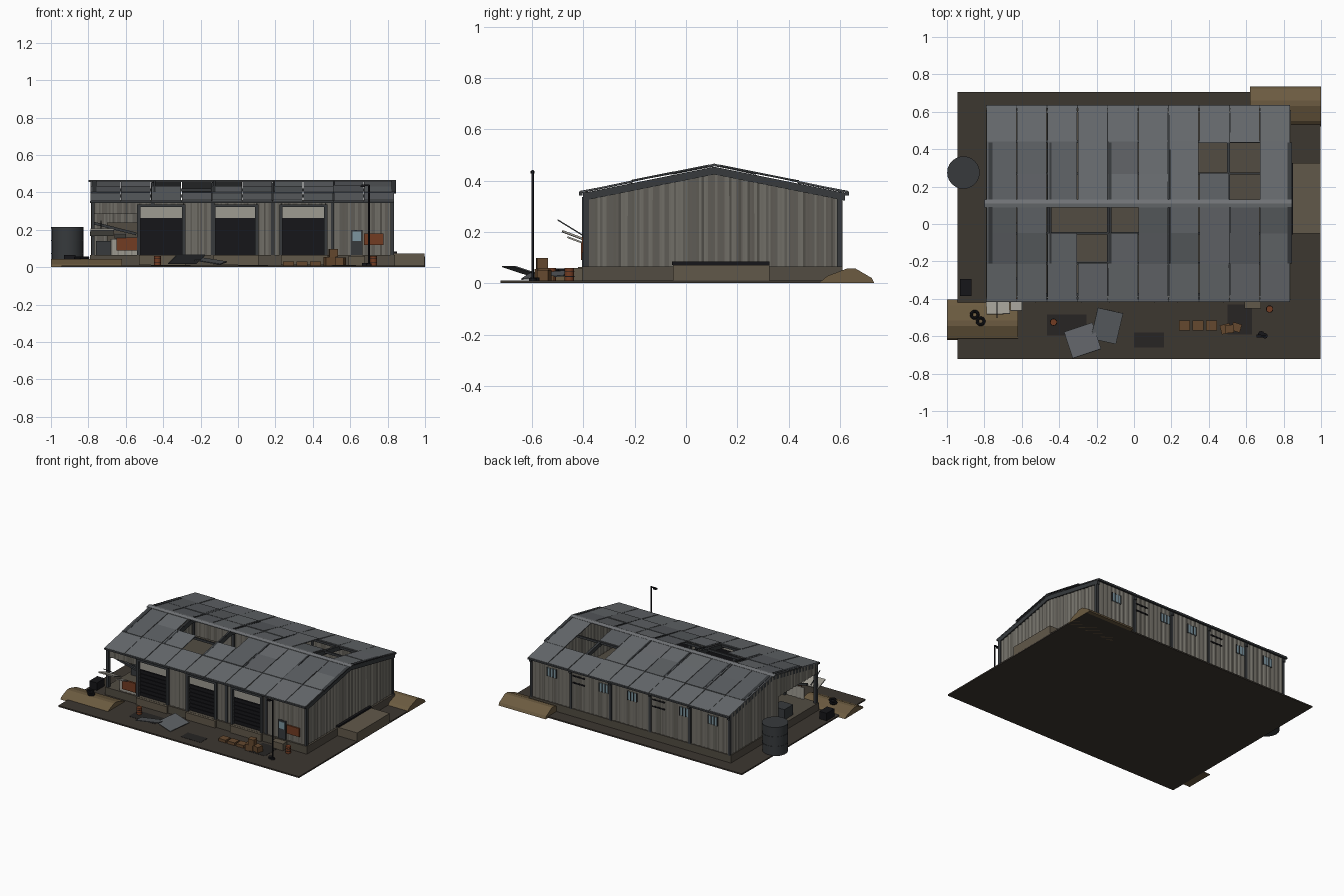
import bpy, bmesh, math, random
from mathutils import Matrix, Vector

if "Cube" in bpy.data.objects:
    bpy.data.objects.remove(bpy.data.objects["Cube"])

random.seed(4)
COL = dict(ground=(.046, .038, .030), dirt=(.15, .105, .052), wall=(.165, .157, .135), wall_grime=(.115, .108, .092),
           conc=(.085, .073, .055), dock=(.12, .098, .068), roof=(.135, .145, .155), roof_mid=(.105, .113, .122),
           roof_pale=(.165, .175, .185), dark=(.008, .008, .010), steel=(.038, .042, .046),
           rust=(.17, .045, .016), wood=(.13, .066, .028), glass=(.20, .30, .35), pale=(.34, .325, .285),
           stain=(.020, .018, .017))
MATS = {}
for k, c in COL.items():
    MATS[k] = bpy.data.materials.new(k)
    MATS[k].diffuse_color = (*c, 1)


def finish(name, bm, mat):
    bmesh.ops.recalc_face_normals(bm, faces=bm.faces)
    me = bpy.data.meshes.new(name)
    bm.to_mesh(me)
    bm.free()
    ob = bpy.data.objects.new(name, me)
    bpy.context.collection.objects.link(ob)
    me.materials.append(MATS[mat])
    return ob


def box(name, x, y, z, mat, rot=(0, 0, 0)):
    """x, y, z are (min, max) ranges; rot turns about the centre."""
    bm = bmesh.new()
    c = Vector([(a[0] + a[1]) / 2 for a in (x, y, z)])
    s = [a[1] - a[0] for a in (x, y, z)]
    bmesh.ops.create_cube(bm, size=1, matrix=Matrix.Diagonal((*s, 1)))
    ob = finish(name, bm, mat)
    ob.location, ob.rotation_euler = c, rot
    return ob


def cyl(name, x, y, z0, z1, r, mat, n=16):
    bm = bmesh.new()
    bmesh.ops.create_cone(bm, cap_ends=True, segments=n, radius1=r, radius2=r, depth=z1 - z0)
    for f in bm.faces:
        f.smooth = len(f.verts) == 4
    ob = finish(name, bm, mat)
    ob.location = (x, y, (z0 + z1) / 2)
    return ob


def extrude_x(name, pts, x0, x1, mat):
    """Closed (y, z) profile swept along x."""
    bm = bmesh.new()
    f = bm.faces.new([bm.verts.new((x0, y, z)) for y, z in pts])
    new = bmesh.ops.extrude_face_region(bm, geom=[f])['geom']
    bmesh.ops.translate(bm, vec=(x1 - x0, 0, 0), verts=[v for v in new if isinstance(v, bmesh.types.BMVert)])
    return finish(name, bm, mat)


RY = 0.11                                   # ridge line


def zr(y):
    return 0.46 - abs(y - RY) * 0.2


def sheet(name, side, a0, a1, pos, z0, top, mat='wall'):
    """Corrugated wall from a0 to a1 along x (side 'x') or y (side 'y'), with grimy streaks."""
    bm = bmesh.new()
    n = max(4, round((a1 - a0) / 0.009))
    cols = []
    for i in range(n + 1):
        a = a0 + (a1 - a0) * i / n
        d = pos + 0.005 * (0, 1, 1, 0)[i % 4] - 0.0025
        z1 = top(a) if callable(top) else top
        cols.append([bm.verts.new((a, d, z) if side == 'x' else (d, a, z)) for z in (z0, z1)])
    for p, q in zip(cols, cols[1:]):
        f = bm.faces.new((p[0], q[0], q[1], p[1]))
        f.material_index = int(mat == 'wall' and random.random() < .35)
    ob = finish(name, bm, mat)
    ob.data.materials.append(MATS['wall_grime'])
    m = ob.modifiers.new('thick', 'SOLIDIFY')
    m.thickness, m.offset = 0.006, 0
    return ob


# Ground, dirt mounds, plinth and side dock
box('ground', (-.945, .998), (-.723, .705), (0, .01), 'ground')
mound = [(0, 0), (.215, 0), (.205, .02), (.14, .058), (.11, .058), (.03, .028)]
extrude_x('mound_back', [(.52 + y, z) for y, z in mound], .62, 1.0, 'dirt')
extrude_x('mound_front', [(-.405 - y, z * .75) for y, z in mound], -1.0, -.62, 'dirt')
box('plinth', (-.79, .84), (-.405, .61), (.005, .065), 'conc')
box('side_dock', (.83, .998), (-.05, .325), (.005, .072), 'dock')
box('side_dock_lip', (.832, .85), (-.055, .325), (.072, .084), 'dark')
box('door_step', (.59, .68), (-.453, -.40), (.005, .06), 'dock')

# Corrugated walls
X0, X1, Y0, Y1 = -.78, .823, -.39, .60
sheet('right_gable', 'y', Y0, Y1, X1, .06, lambda a: zr(a) - .006)
sheet('left_gable_back', 'y', .05, Y1, X0, .06, lambda a: zr(a) - .006)
sheet('left_gable_top', 'y', Y0, .05, X0, .28, lambda a: zr(a) - .006)
sheet('back_wall', 'x', X0, X1, Y1, .06, .358)
DOORS = [(-.53, -.29), (-.13, .10), (.23, .47)]
for i, (a, b) in enumerate([(-.29, -.13), (.10, .23), (.47, X1)]):
    sheet(f'front_wall_{i}', 'x', a, b, Y0, .06, .358)
sheet('front_header_left', 'x', X0, -.53, Y0, .285, .358)
sheet('front_wall_stub', 'x', -.68, -.53, Y0, .06, .15, 'pale')

# Roller doors with frames, upper light strip, ribs and dock bumper
for i, (a, b) in enumerate(DOORS):
    sheet(f'door_header_{i}', 'x', a, b, Y0, .325, .358)
    box(f'roller_door_{i}', (a, b), (-.38, -.372), (.065, .265), 'dark')
    for k in range(7):
        box(f'door_slat_{i}_{k}', (a, b), (-.385, -.378), (.075 + k * .027, .092 + k * .027), 'dark')
    box(f'door_upper_{i}', (a, b), (-.385, -.375), (.262, .326), 'pale')
    for x in (a, b):
        box(f'door_jamb_{i}', (x - .009, x + .009), (-.405, -.37), (.06, .335), 'steel')
    box(f'door_lintel_{i}', (a, b), (-.405, -.37), (.322, .336), 'steel')
    box(f'dock_edge_{i}', (a, b + .01), (-.422, -.40), (.012, .064), 'dock')

# Posts and rafters on the structural grid
for i in range(6):
    x = -.775 + i * .32
    for y in (Y0, Y1):
        if y > 0 or not any(a < x < b for a, b in DOORS):
            box(f'post_{i}', (x - .009, x + .009), (y - .011, y + .011), (.06, .356), 'steel')
    for y0, y1 in ((-.40, RY), (RY, .62)):
        lo, hi = -.036, -.006
        extrude_x(f'rafter_{i}', [(y0, zr(y0) + lo), (y1, zr(y1) + lo), (y1, zr(y1) + hi), (y0, zr(y0) + hi)],
                  x - .009, x + .009, 'steel')
    # dark seam strips over the middle of each slope
    w = .011 if i in (0, 5) else .006
    for y0, y1 in ((-.21, .09), (.13, .435)):
        if not (i == 4 and y0 > 0):
            extrude_x(f'seam_strip_{i}', [(y0, zr(y0)), (y1, zr(y1)), (y1, zr(y1) + .007), (y0, zr(y0) + .007)],
                      x + .008 - w, x + .008 + w, 'steel')
for y in (-.21, -.05, .27, .44):
    box('purlin', (X0, X1), (y - .006, y + .006), (zr(y) - .022, zr(y) - .006), 'steel')

# Roof panels in mixed shades, with missing ones left out
ROWS = [(-.415, -.208), (-.213, -.048), (-.053, .11), (.11, .273), (.268, .44), (.435, .633)]
HOLES = {(2, 2), (3, 2), (4, 2), (3, 1), (7, 4), (8, 4), (8, 3)}
for c in range(10):
    a, b = -.79 + c * .1625 + .002, -.79 + (c + 1) * .1625 - .002
    for r, (y0, y1) in enumerate(ROWS):
        if (c, r) in HOLES:
            continue
        j = [random.uniform(-.001, .003) + (.003 if r in (1, 4) else 0) for _ in range(2)]
        shade = 'roof' if r in (0, 5) else random.choice(('roof', 'roof_mid', 'roof_mid'))
        extrude_x(f'roof_panel_{c}_{r}', [(y0, zr(y0) + j[0] - .004), (y1, zr(y1) + j[1] - .004),
                  (y1, zr(y1) + j[1] + .002), (y0, zr(y0) + j[0] + .002)], a, b, shade)
extrude_x('ridge_cap', [(.088, .456), (.11, .462), (.132, .456), (.132, .461), (.11, .467), (.088, .461)],
          -.80, .845, 'roof_pale')
for y in (-.41, .628):
    box('gutter', (-.79, .835), (y - .007, y + .007), (.343, .355), 'steel')

# Back wall windows and vents
for i, x in enumerate((.66, .24, .01, -.41, -.64)):
    box(f'window_{i}', (x - .035, x + .035), (.60, .608), (.25, .31), 'glass')
    for k in (-.036, -.012, .012, .036):
        box(f'window_bar_{i}', (x + k - .002, x + k + .002), (.60, .611), (.248, .312), 'steel')
for x in (.44, -.2):
    for z in (.25, .30):
        box('vent', (x - .05, x + .05), (.60, .609), (z, z + .008), 'dark')

# Office door, window and signs on the front
box('office_door', (.605, .665), (-.40, -.385), (.065, .20), 'steel')
box('office_door_glass', (.612, .658), (-.403, -.39), (.14, .19), 'glass')
box('right_sign', (.675, .778), (-.405, -.395), (.118, .18), 'rust')
box('left_sign', (-.65, -.54), (-.41, -.395), (.09, .158), 'rust')

# Broken corner: loose sheets and rods, inner partition
box('loose_sheet', (-.79, -.665), (-.485, -.39), (.182, .190), 'pale', (-.36, 0, .03))
box('loose_sheet_small', (-.66, -.60), (-.465, -.40), (.165, .172), 'pale', (-.36, 0, 0))
box('bent_rod', (-.735, -.73), (-.51, -.385), (.212, .217), 'steel', (-.55, 0, 0))
box('inner_partition', (-.70, -.50), (.0, .01), (.065, .24), 'conc')
box('inner_crate', (-.76, -.66), (-.15, -.05), (.065, .14), 'steel')
box('fallen_beam', (-.78, -.54), (-.30, -.285), (.20, .215), 'steel', (0, .25, 0))

# Water tank
cyl('tank', -.912, .275, .005, .208, .085, 'steel', 24)
cyl('tank_lid', -.912, .275, .206, .215, .087, 'steel', 24)
for z in (.07, .14):
    cyl('tank_band', -.912, .275, z, z + .006, .087, 'steel', 24)

# Lamp pole
cyl('lamp_pole', .70, -.598, .01, .44, .005, 'dark', 8)
box('lamp_arm', (.66, .703), (-.602, -.594), (.434, .441), 'dark')
box('lamp_head', (.655, .68), (-.606, -.59), (.428, .437), 'dark')
cyl('lamp_base', .70, -.598, .01, .02, .015, 'dark', 8)

# Yard litter: stains, fallen roof sheets, pallets, crates, barrels, tyres
for x, y, w, d in ((-.36, -.54, .21, .11), (.08, -.62, .16, .08), (.565, -.51, .13, .16)):
    box('stain', (x - w / 2, x + w / 2), (y - d / 2, y + d / 2), (.009, .0115), 'stain')
box('yard_sheet_1', (-.355, -.195), (-.70, -.545), (.040, .045), 'roof_mid', (-.30, 0, .32))
box('yard_sheet_2', (-.215, -.075), (-.63, -.46), (.030, .035), 'roof_mid', (.08, .15, -.22))
for i in range(3):
    x = .27 + i * .072
    box(f'pallet_{i}', (x - .03, x + .03), (-.57, -.515), (.010, .03), 'wood')
box('crate_1', (.463, .517), (-.585, -.535), (.01, .055), 'wood', (0, 0, .25))
box('crate_2', (.523, .572), (-.575, -.53), (.01, .052), 'wood', (0, 0, -.3))
box('crate_3', (.487, .533), (-.583, -.54), (.055, .098), 'wood', (0, 0, .1))
for x, y in ((-.43, -.525), (.725, -.455)):
    cyl('barrel', x, y, .01, .06, .018, 'rust')
    for z in (.025, .043):
        cyl('barrel_hoop', x, y, z, z + .003, .0195, 'dark')
cyl('fallen_bucket', .68, -.59, .01, .022, .018, 'dark', 10)
box('junk_box', (-.93, -.87), (-.385, -.295), (.01, .065), 'dark')
for x, y, z in ((-.852, -.485, .05), (-.82, -.52, .05)):
    bpy.ops.mesh.primitive_torus_add(major_segments=18, minor_segments=8, major_radius=.018,
                                     minor_radius=.008, location=(x, y, z))
    t = bpy.context.object
    t.name = 'tyre'
    t.data.materials.append(MATS['dark'])
    bpy.ops.object.shade_smooth_by_angle()

for m in bpy.data.materials:
    if m.users and not m.is_grease_pencil:
        m.use_nodes = True
        m.node_tree.nodes["Principled BSDF"].inputs["Base Color"].default_value = m.diffuse_color
